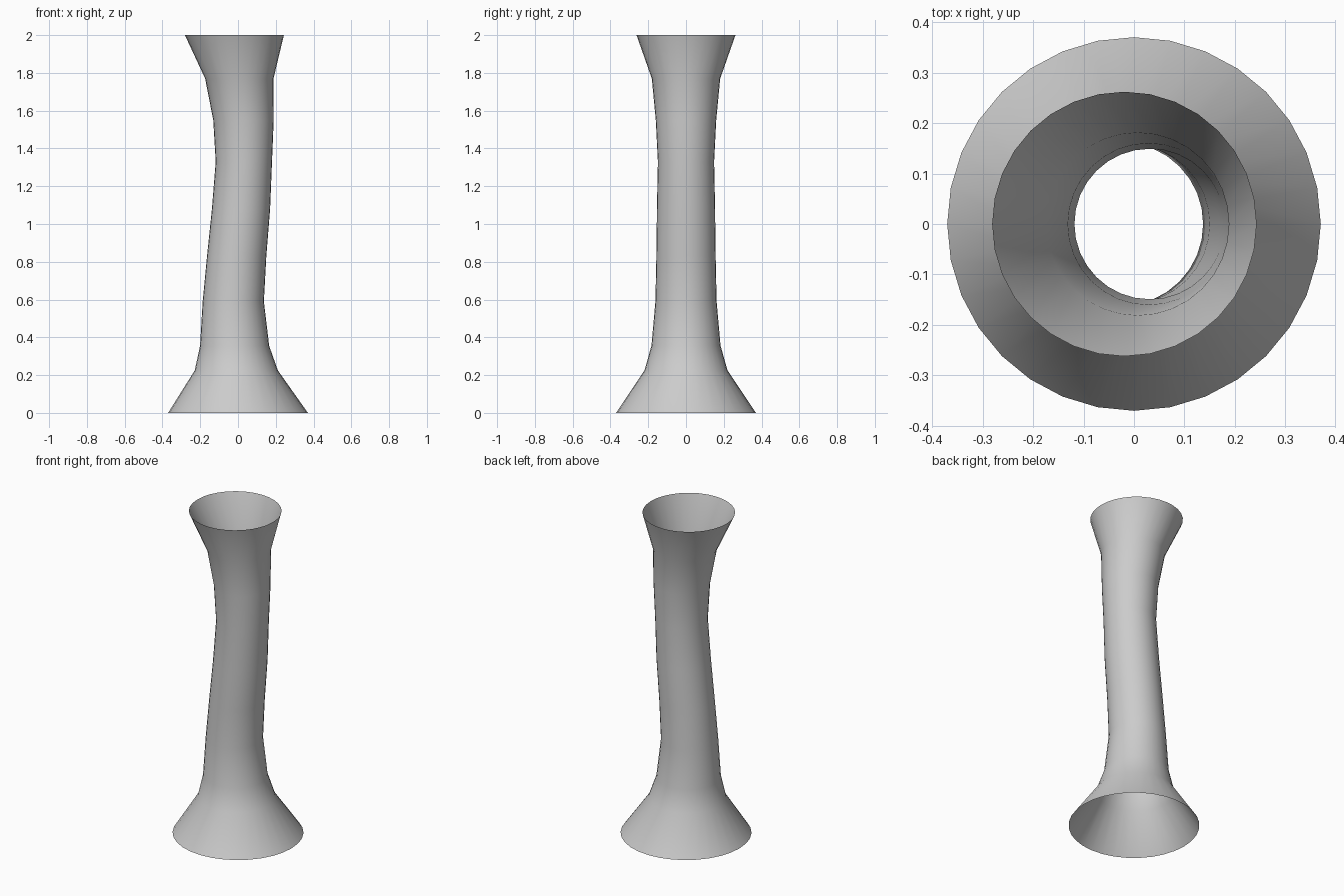
import bpy, bmesh
from math import cos, sin, tau

if "Cube" in bpy.data.objects:
    bpy.data.objects.remove(bpy.data.objects["Cube"])

SIDES = 32
# Ring profile from bottom to top: height, x offset of the centre, radius
RINGS = [
    (0.0, 0.0, 0.37), (0.225, -0.009, 0.22), (0.355, -0.018, 0.183),
    (0.59, -0.025, 0.162), (0.83, -0.007, 0.157), (1.08, 0.016, 0.154),
    (1.33, 0.031, 0.149), (1.55, 0.029, 0.160), (1.77, 0.007, 0.181),
    (2.0, -0.019, 0.262),
]

# Open, gently bent tube flaring at both ends
bm = bmesh.new()
loops = [[bm.verts.new((cx + r * cos(tau * i / SIDES), r * sin(tau * i / SIDES), z))
          for i in range(SIDES)] for z, cx, r in RINGS]
for low, high in zip(loops, loops[1:]):
    for i in range(SIDES):
        j = (i + 1) % SIDES
        bm.faces.new((low[i], low[j], high[j], high[i])).smooth = True

mesh = bpy.data.meshes.new("flared_tube")
bm.to_mesh(mesh)
bm.free()
tube = bpy.data.objects.new("flared_tube", mesh)
bpy.context.collection.objects.link(tube)
